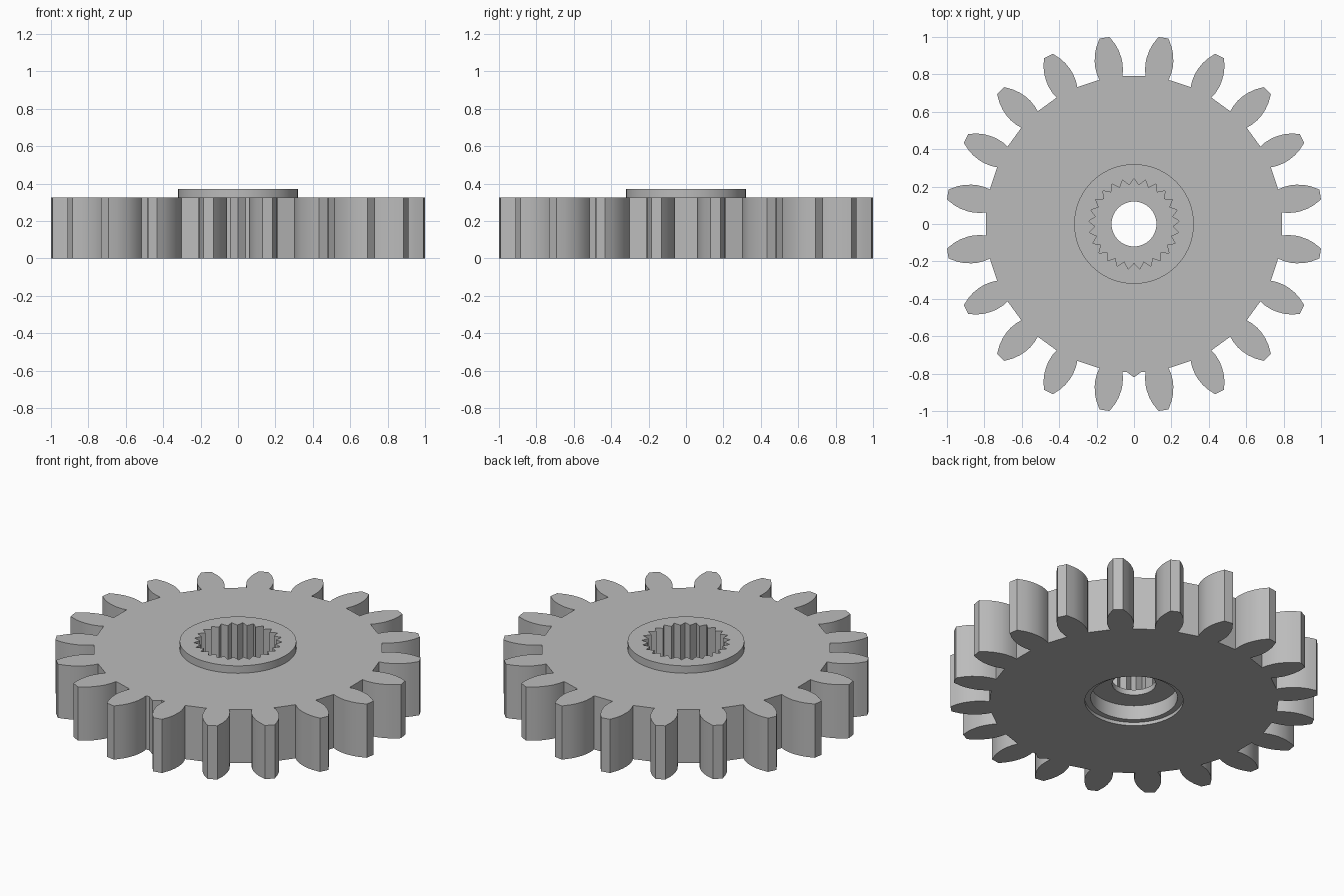
import bpy, bmesh
from math import sin, cos, pi, radians

cube = bpy.data.objects.get("Cube")
if cube:
    bpy.data.objects.remove(cube)

steel = bpy.data.materials.new("grey_steel")
steel.use_nodes = True
GREY = (0.5, 0.5, 0.5, 1)
steel.diffuse_color = GREY
steel.node_tree.nodes["Principled BSDF"].inputs["Base Color"].default_value = GREY

TEETH, SPLINES, SEGMENTS = 20, 25, 72
GEAR_TOP, HUB_TOP, HUB_RADIUS = 0.325, 0.37, 0.32
WEB_LOW, WEB_HIGH = 0.107, 0.14


def circle(r):
    return [(r * sin(2 * pi * i / SEGMENTS), r * cos(2 * pi * i / SEGMENTS))
            for i in range(SEGMENTS)]


def gear_outline():
    """Tapered teeth as (half width, radius) flanks, joined by straight roots."""
    flank = [(0.062, 0.79), (0.070, 0.82), (0.074, 0.86), (0.072, 0.89),
             (0.064, 0.93), (0.051, 0.965), (0.027, 1.008)]
    tooth = [(-w, r) for w, r in flank] + [(w, r) for w, r in reversed(flank)]
    points = []
    for i in range(TEETH):
        a = 2 * pi * (i + 0.5) / TEETH
        points += [(x * cos(a) + y * sin(a), y * cos(a) - x * sin(a)) for x, y in tooth]
        if i == TEETH // 2 - 1:
            points += [(0.04, -0.79), (0, -0.82), (-0.04, -0.79)]
    return points


def spline_outline():
    """Pointed grooves around the shaft socket."""
    return [((0.208, 0.243)[i % 2 == 0] * sin(pi * i / SPLINES),
             (0.208, 0.243)[i % 2 == 0] * cos(pi * i / SPLINES))
            for i in range(2 * SPLINES)]


def ring(bm, outline, z):
    verts = [bm.verts.new((x, y, z)) for x, y in outline]
    for a, b in zip(verts, verts[1:] + verts[:1]):
        bm.edges.new((a, b))
    return verts


def wall(bm, low, high):
    for i in range(len(low)):
        j = (i + 1) % len(low)
        bm.faces.new((low[i], low[j], high[j], high[i]))


def cap(bm, outer, inner):
    edges = [bm.edges.get((v[i - 1], v[i])) for v in (outer, inner) for i in range(len(v))]
    bmesh.ops.triangle_fill(bm, edges=edges, use_beauty=True, normal=(0, 0, 1))


def finish(bm, name):
    bmesh.ops.recalc_face_normals(bm, faces=bm.faces)
    mesh = bpy.data.meshes.new(name)
    bm.to_mesh(mesh)
    bm.free()
    mesh.materials.append(steel)
    obj = bpy.data.objects.new(name, mesh)
    bpy.context.collection.objects.link(obj)
    bpy.ops.object.select_all(action="DESELECT")
    obj.select_set(True)
    bpy.context.view_layer.objects.active = obj
    bpy.ops.object.shade_smooth_by_angle(angle=radians(25))


# Toothed wheel with a round seat for the hub
bm = bmesh.new()
outer = [ring(bm, gear_outline(), z) for z in (0, GEAR_TOP)]
seat = [ring(bm, circle(HUB_RADIUS), z) for z in (0, GEAR_TOP)]
wall(bm, *outer)
wall(bm, *seat)
for o, s in zip(outer, seat):
    cap(bm, o, s)
finish(bm, "toothed_wheel")

# Hub: stepped recess below, bored web, splined socket above
bm = bmesh.new()
steps = [(HUB_RADIUS, HUB_TOP), (HUB_RADIUS, 0), (0.27, 0), (0.27, 0.02),
         (0.238, 0.02), (0.238, WEB_LOW), (0.12, WEB_LOW), (0.12, WEB_HIGH)]
rings = [ring(bm, circle(r), z) for r, z in steps]
for a, b in zip(rings, rings[1:]):
    wall(bm, a, b)
socket = [ring(bm, spline_outline(), z) for z in (WEB_HIGH, HUB_TOP)]
wall(bm, *socket)
cap(bm, socket[0], rings[-1])
cap(bm, rings[0], socket[1])
finish(bm, "splined_hub")
